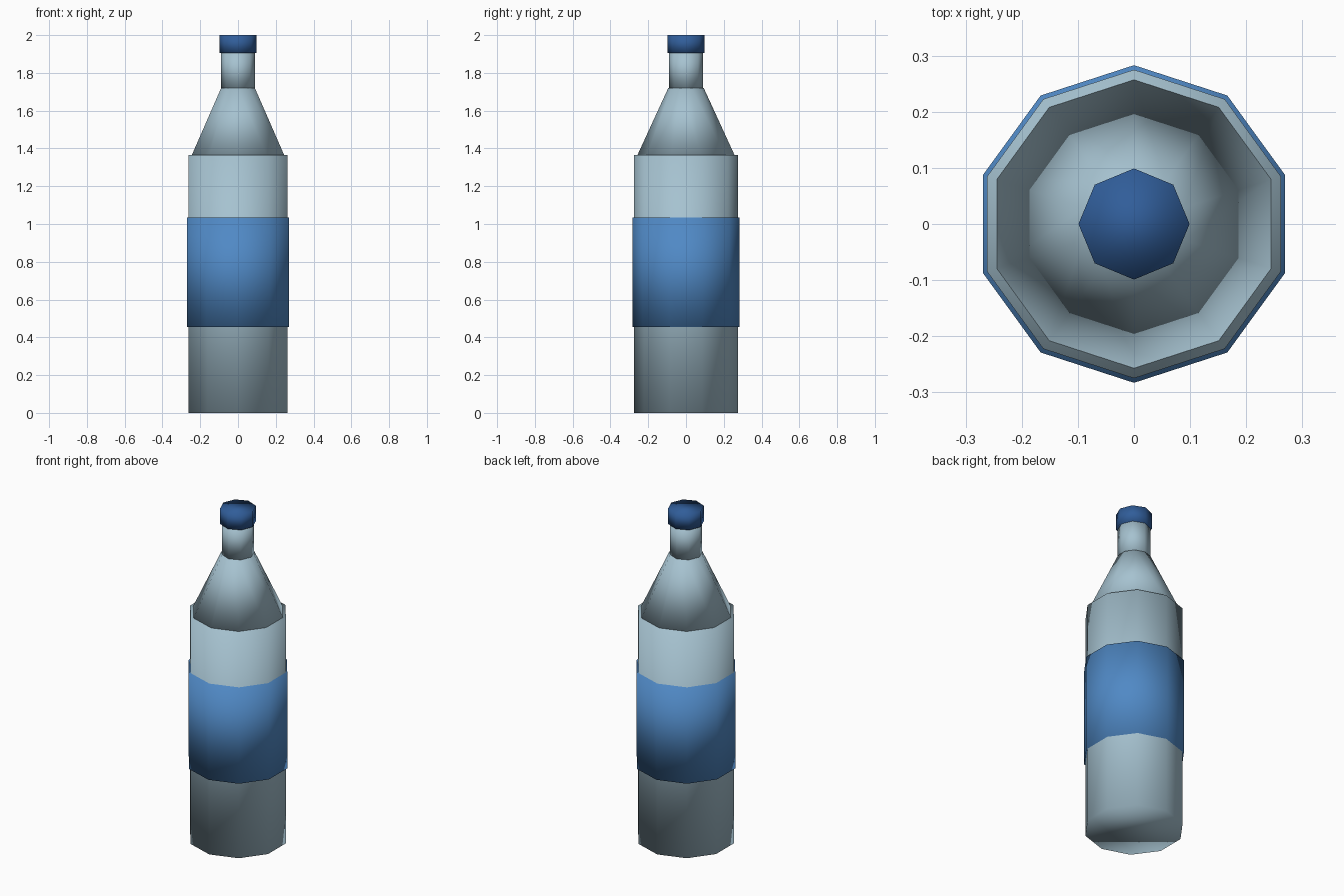
import bpy
import bmesh
from mathutils import Matrix

cube = bpy.data.objects.get("Cube")
if cube:
    bpy.data.objects.remove(cube, do_unlink=True)


def material(name, rgb):
    mat = bpy.data.materials.new(name)
    mat.use_nodes = True
    colour = (*rgb, 1.0)
    mat.diffuse_color = colour
    mat.node_tree.nodes["Principled BSDF"].inputs["Base Color"].default_value = colour
    return mat


def frustum(name, sides, r_bottom, r_top, z_bottom, z_top, mat):
    """Closed, fully smooth-shaded frustum with a corner on the +y axis."""
    bm = bmesh.new()
    bmesh.ops.create_cone(
        bm, cap_ends=True, segments=sides, radius1=r_bottom, radius2=r_top,
        depth=z_top - z_bottom,
        matrix=Matrix.Translation((0, 0, (z_bottom + z_top) / 2)))
    for face in bm.faces:
        face.smooth = True
    mesh = bpy.data.meshes.new(name)
    bm.to_mesh(mesh)
    bm.free()
    mesh.materials.append(mat)
    obj = bpy.data.objects.new(name, mesh)
    bpy.context.collection.objects.link(obj)
    return obj


glass = material("pale blue glass", (0.38, 0.54, 0.63))
label_blue = material("label blue", (0.08, 0.25, 0.56))
cap_blue = material("dark cap blue", (0.03, 0.11, 0.32))

# Ten-sided body, label sleeve and tapering shoulder
frustum("bottle_body", 10, 0.275, 0.275, 0.0, 1.365, glass)
frustum("label_sleeve", 10, 0.283, 0.283, 0.455, 1.035, label_blue)
frustum("bottle_shoulder", 10, 0.257, 0.094, 1.365, 1.72, glass)

# Eight-sided neck and cap
frustum("bottle_neck", 8, 0.09, 0.09, 1.72, 1.91, glass)
frustum("bottle_cap", 8, 0.099, 0.099, 1.905, 2.0, cap_blue)
